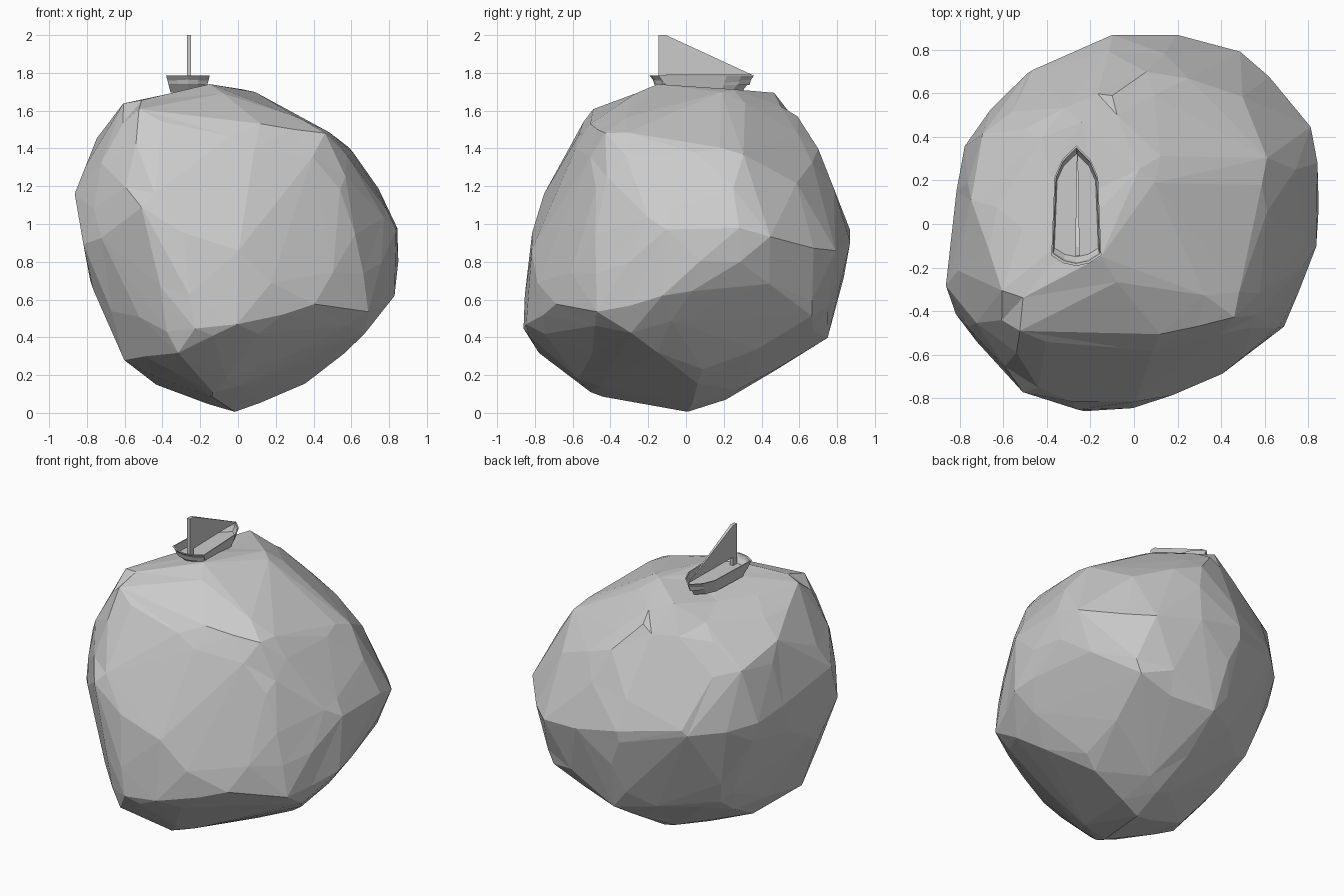
import bpy, bmesh
from mathutils import Vector
from mathutils.bvhtree import BVHTree

if "Cube" in bpy.data.objects:
    bpy.data.objects.remove(bpy.data.objects["Cube"])

def make(name, bm):
    bmesh.ops.recalc_face_normals(bm, faces=bm.faces)
    me = bpy.data.meshes.new(name)
    bm.to_mesh(me)
    bm.free()
    ob = bpy.data.objects.new(name, me)
    bpy.context.collection.objects.link(ob)
    return ob

# Boulder: key corners of the rock
C = Vector((0, 0, 0.88))
corners = [Vector(p) for p in (
    (-.86, -.29, 1.17), (-.82, -.42, .9), (-.77, -.3, .66), (-.59, -.36, .27),
    (-.02, 0, .005), (.38, .08, .17), (.83, -.13, .62), (.84, -.09, .97),
    (.85, .27, .97), (.81, .45, .92), (.8, .32, .77), (.63, .28, 1.36),
    (.47, -.42, 1.48), (.04, .25, 1.71), (-.17, -.16, 1.74), (-.25, .15, 1.69),
    (-.61, -.31, 1.63), (-.73, -.45, 1.32), (-.53, -.5, 1.6), (-.51, -.77, 1.11),
    (-.33, -.78, .32), (-.23, -.86, .44), (0, -.84, .455), (.4, -.69, .57),
    (.69, -.47, .53), (.73, -.37, .7), (.69, -.29, .44), (.66, .63, .86),
    (.49, .79, .85), (.19, .87, .92), (-.11, .87, .95), (-.48, .7, 1.0),
    (-.78, .36, 1.0), (.07, .7, 1.4), (.5, .6, 1.2), (-.245, .47, 1.69),
    (0, .75, .4), (0, .22, .07), (-.13, -.51, .11), (0, -.83, .8),
    (.12, -.51, 1.53), (-.53, .4, .43), (.5, .68, .53), (.62, -.48, .95),
    (-.74, .12, 1.46), (-.7, .4, 1.36), (-.68, .5, 1.0), (-.44, -.1, .15),
    (-.1, .59, 1.57))]
dirs = [((p - C).normalized(), (p - C).length) for p in corners]

# Hull around the corners gives the flat planes
hb = bmesh.new()
for p in corners:
    hb.verts.new(p)
bmesh.ops.convex_hull(hb, input=hb.verts[:])
tree = BVHTree.FromBMesh(hb)

# Icosphere shrunk on to those planes, corners snapped exactly, then coarsened
bm = bmesh.new()
bmesh.ops.create_icosphere(bm, subdivisions=4, radius=1)
for v in bm.verts:
    d = v.co.normalized()
    ws = [1 / ((d - a).length + 0.03) ** 3.5 for a, r in dirs]
    soft = sum(w * r for w, (a, r) in zip(ws, dirs)) / sum(ws)
    flat = tree.ray_cast(C, d)[3] or soft
    v.co = C + d * (flat + 0.25 * max(0, min(soft - flat, 0.06)))
hb.free()
used = set()
for p in corners:
    d = (p - C).normalized()
    v = min((q for q in bm.verts if q not in used),
            key=lambda q: ((q.co - C).normalized() - d).length)
    used.add(v)
    v.co = p
rock = make("boulder", bm)
dec = rock.modifiers.new("coarser", 'DECIMATE')
dec.ratio = 0.22

# Boat hull: pointed outline, flared sides, recessed deck
half = [(0, .36), (.065, .295), (.1, .215), (.115, -.145), (.06, -.18), (0, -.193)]
outline = half + [(-x, y) for x, y in half[-2:0:-1]]
BX, MY = -.265, .1

def ring(bm, s, t, z):
    return [bm.verts.new((BX + x * s, MY + (y - MY) * t, z)) for x, y in outline]

bm = bmesh.new()
rings = [ring(bm, .8, .74, 1.695), ring(bm, 1, 1, 1.785),
         ring(bm, .94, .96, 1.785), ring(bm, .88, .91, 1.735)]
n = len(outline)
for a, b in zip(rings, rings[1:]):
    for i in range(n):
        j = (i + 1) % n
        bm.faces.new((a[i], a[j], b[j], b[i]))
bm.faces.new(rings[0])
bm.faces.new(rings[-1])
make("boat_hull", bm)

# Mast
bm = bmesh.new()
bmesh.ops.create_cube(bm, size=1)
for v in bm.verts:
    v.co = Vector((-.26 + v.co.x * .022, -.125 + v.co.y * .04, 1.865 + v.co.z * .27))
make("mast", bm)

# Sail: triangular wedge tapering to the bow
bm = bmesh.new()
tri = [(-.106, 2.0, .01), (-.106, 1.79, .01), (.35, 1.79, .002)]
a, b = [[bm.verts.new((-.26 + s * t, y, z)) for y, z, t in tri] for s in (-1, 1)]
bm.faces.new(a)
bm.faces.new(b[::-1])
for i in range(3):
    j = (i + 1) % 3
    bm.faces.new((a[i], b[i], b[j], a[j]))
make("sail", bm)
